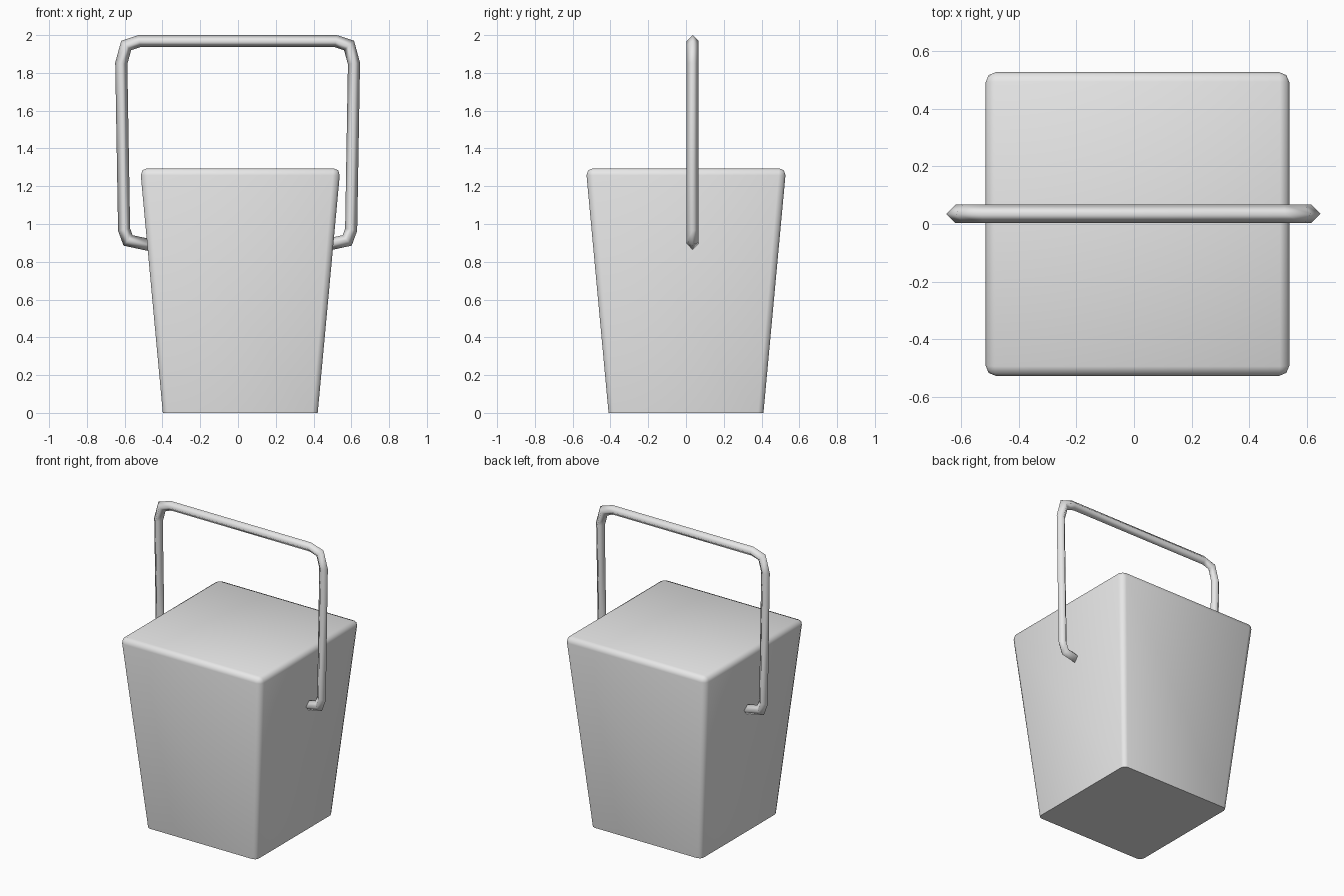
import bpy
import bmesh
from math import radians
from mathutils import Vector

if "Cube" in bpy.data.objects:
    bpy.data.objects.remove(bpy.data.objects["Cube"], do_unlink=True)

grey = bpy.data.materials.new("light grey")
grey.use_nodes = True
colour = (0.8, 0.8, 0.8, 1)
grey.diffuse_color = colour
grey.node_tree.nodes["Principled BSDF"].inputs["Base Color"].default_value = colour


def finish(bm, name, angle):
    bmesh.ops.recalc_face_normals(bm, faces=bm.faces)
    mesh = bpy.data.meshes.new(name)
    bm.to_mesh(mesh)
    bm.free()
    mesh.materials.append(grey)
    obj = bpy.data.objects.new(name, mesh)
    bpy.context.collection.objects.link(obj)
    bpy.ops.object.select_all(action="DESELECT")
    obj.select_set(True)
    bpy.context.view_layer.objects.active = obj
    bpy.ops.object.shade_smooth_by_angle(angle=radians(angle))
    return obj


# Tapered box: rounded along the sides and top, sharp around the base
HEIGHT, TOP, BASE = 1.295, 0.53, 0.41
bm = bmesh.new()
bmesh.ops.create_cube(bm, size=1)
for v in bm.verts:
    v.co = (v.co.x * 2 * TOP, v.co.y * 2 * TOP, (v.co.z + 0.5) * HEIGHT)
rounded = [e for e in bm.edges if max(v.co.z for v in e.verts) > 0.1]
bmesh.ops.bevel(bm, geom=rounded, offset=0.037, segments=2, profile=0.5,
                affect="EDGES", clamp_overlap=True)
for v in bm.verts:
    scale = (BASE + (TOP - BASE) * v.co.z / HEIGHT) / TOP
    v.co.x *= scale
    v.co.y *= scale
box = finish(bm, "box", 60)
box.location.x = 0.012

# Handle: four-sided bar swept along a mirrored path with mitred bends
RADIUS = 0.032
half = [(0.45, 0.885), (0.58, 0.913), (0.601, 0.97),
        (0.616, 1.85), (0.59, 1.945), (0.52, 1.968)]
path = [Vector((x, 0, z)) for x, z in half]
path += [Vector((-p.x, 0, p.z)) for p in reversed(path)]
side = Vector((0, RADIUS, 0))
bm = bmesh.new()
rings = []
for i, p in enumerate(path):
    before = (p - path[max(i - 1, 0)]).normalized()
    after = (path[min(i + 1, len(path) - 1)] - p).normalized()
    tangent = (before + after).normalized()
    out = Vector((tangent.z, 0, -tangent.x))
    out *= RADIUS / max(tangent.dot(after), tangent.dot(before))
    rings.append([bm.verts.new(p + d) for d in (out, side, -out, -side)])
for a, b in zip(rings, rings[1:]):
    for k in range(4):
        n = (k + 1) % 4
        bm.faces.new((a[k], a[n], b[n], b[k]))
for ring in (rings[0], rings[-1]):
    bm.faces.new(ring)
handle = finish(bm, "handle", 180)
handle.location = (-0.002, 0.035, 0)
